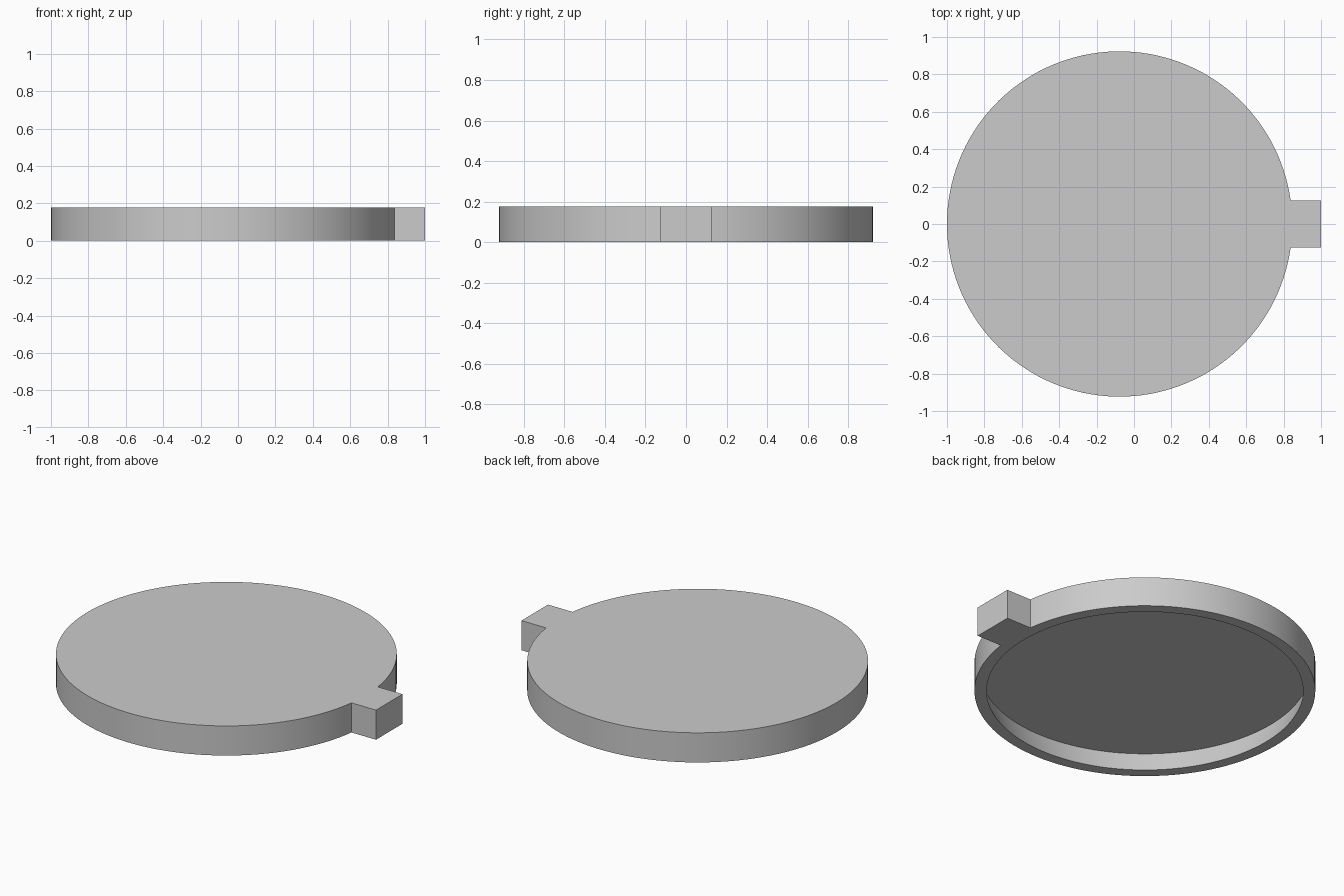
import bpy, bmesh
from math import asin, pi, cos, sin

cube = bpy.data.objects.get("Cube")
if cube:
    bpy.data.objects.remove(cube, do_unlink=True)

CENTRE_X, RADIUS, HEIGHT = -0.077, 0.923, 0.177
MOUTH_RADIUS, CEILING_RADIUS, RECESS_DEPTH = 0.857, 0.89, 0.12
TAB_END, TAB_HALF = 1.0, 0.125
SEGMENTS = 128

grey = bpy.data.materials.new("plain grey")
grey.use_nodes = True
colour = (0.6, 0.6, 0.6, 1)
grey.diffuse_color = colour
grey.node_tree.nodes["Principled BSDF"].inputs["Base Color"].default_value = colour


def arc(radius, start, end, count):
    """Points along an arc around the disc centre."""
    steps = [start + (end - start) * i / count for i in range(count + 1)]
    return [(CENTRE_X + radius * cos(a), radius * sin(a)) for a in steps]


def loft(name, lower, upper, bottom, top):
    """Closed solid between two outlines with matching points."""
    bm = bmesh.new()
    low = [bm.verts.new((x, y, bottom)) for x, y in lower]
    high = [bm.verts.new((x, y, top)) for x, y in upper]
    bm.faces.new(low)
    bm.faces.new(high)
    for i in range(len(low)):
        bm.faces.new((low[i - 1], low[i], high[i], high[i - 1]))
    bmesh.ops.recalc_face_normals(bm, faces=bm.faces)
    mesh = bpy.data.meshes.new(name)
    bm.to_mesh(mesh)
    bm.free()
    mesh.materials.append(grey)
    obj = bpy.data.objects.new(name, mesh)
    bpy.context.collection.objects.link(obj)
    return obj


# Round lid and its side tab share one outline
half_angle = asin(TAB_HALF / RADIUS)
outline = arc(RADIUS, half_angle, 2 * pi - half_angle, SEGMENTS)
outline += [(TAB_END, -TAB_HALF), (TAB_END, TAB_HALF)]
lid = loft("lid_with_tab", outline, outline, 0, HEIGHT)

# Undercut recess in the underside, widening toward its ceiling;
# the cutter starts one recess depth below the floor on the same slope
start_radius = 2 * MOUTH_RADIUS - CEILING_RADIUS
recess = loft("recess_cutter",
              arc(start_radius, 0, 2 * pi, SEGMENTS)[:-1],
              arc(CEILING_RADIUS, 0, 2 * pi, SEGMENTS)[:-1],
              -RECESS_DEPTH, RECESS_DEPTH)
recess.hide_render = True
cut = lid.modifiers.new("recess", "BOOLEAN")
cut.operation = "DIFFERENCE"
cut.solver = "EXACT"
cut.object = recess

bpy.ops.object.select_all(action="DESELECT")
lid.select_set(True)
bpy.context.view_layer.objects.active = lid
bpy.ops.object.modifier_apply(modifier=cut.name)
bpy.data.objects.remove(recess, do_unlink=True)
bpy.ops.object.shade_smooth_by_angle(angle=pi / 6)
